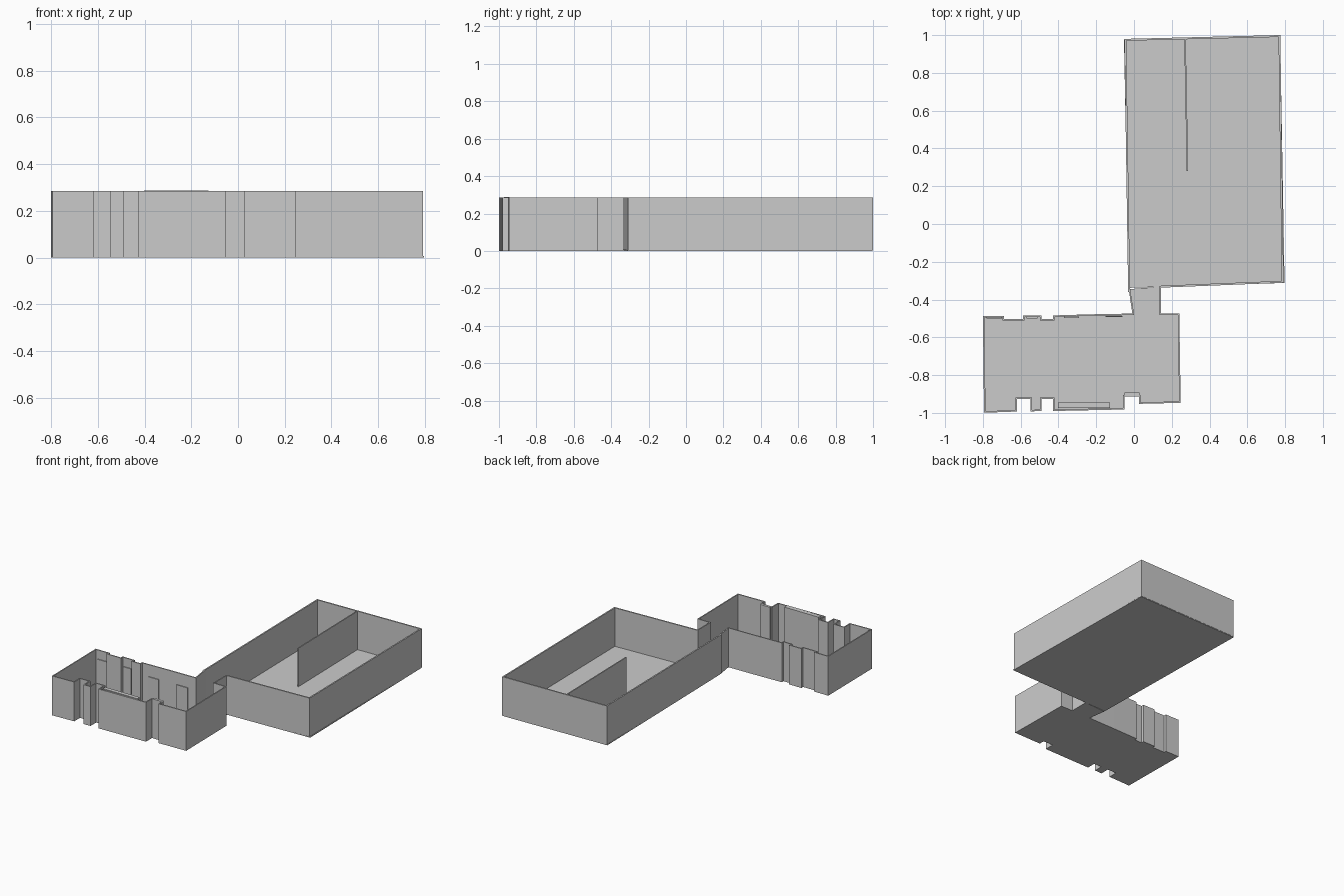
import bpy, bmesh
from mathutils import Vector

if "Cube" in bpy.data.objects:
    bpy.data.objects.remove(bpy.data.objects["Cube"])

H = 0.285      # wall height
T = 0.008      # wall thickness


def prism(bm, pts, z0, z1):
    """Extrude a flat outline from z0 to z1."""
    face = bm.faces.new([bm.verts.new((x, y, z0)) for x, y in pts])
    res = bmesh.ops.extrude_face_region(bm, geom=[face], use_keep_orig=True)
    top = [g for g in res["geom"] if isinstance(g, bmesh.types.BMVert)]
    bmesh.ops.translate(bm, verts=top, vec=(0, 0, z1 - z0))


def finish(name, bm):
    bmesh.ops.recalc_face_normals(bm, faces=bm.faces)
    mesh = bpy.data.meshes.new(name)
    bm.to_mesh(mesh)
    bm.free()
    obj = bpy.data.objects.new(name, mesh)
    bpy.context.collection.objects.link(obj)
    return obj


def slab(name, pts, z0, z1):
    bm = bmesh.new()
    prism(bm, pts, z0, z1)
    return finish(name, bm)


def wall_run(name, path, t=T, z0=0.0, z1=H):
    """Chain of straight wall panels along a path, overlapping at the corners."""
    bm = bmesh.new()
    for a, b in zip(path, path[1:]):
        a, b = Vector(a), Vector(b)
        d = (b - a).normalized() * t / 2
        n = Vector((-d.y, d.x))
        prism(bm, [a - d - n, b + d - n, b + d + n, a - d + n], z0, z1)
    return finish(name, bm)


def box(name, x0, x1, y0, y1, z0, z1):
    return slab(name, [(x0, y0), (x1, y0), (x1, y1), (x0, y1)], z0, z1)


# Large room: floor, perimeter walls open at the passage, and divider
slab("large_room_floor",
     [(-0.053, 0.978), (0.774, 0.998), (0.797, -0.312), (-0.028, -0.338)], 0, 0.006)
wall_run("large_room_walls",
         [(0.14, -0.332), (0.787, -0.306), (0.770, 0.995), (-0.046, 0.975), (-0.026, -0.355)],
         t=0.010, z0=0.004)
wall_run("divider_wall", [(0.270, 0.98), (0.283, 0.285)])

# Small room outline, from passage left corner anticlockwise to passage right wall
outline = [
    (-0.024, -0.345), (-0.004, -0.478),
    (-0.22, -0.482), (-0.426, -0.488), (-0.426, -0.508), (-0.493, -0.508),
    (-0.493, -0.488), (-0.583, -0.488), (-0.583, -0.508), (-0.692, -0.508),
    (-0.692, -0.491), (-0.796, -0.491), (-0.790, -0.995),
    (-0.623, -0.989), (-0.623, -0.922), (-0.543, -0.922), (-0.543, -0.988),
    (-0.494, -0.986), (-0.494, -0.922), (-0.424, -0.922), (-0.424, -0.986),
    (-0.055, -0.978), (-0.055, -0.908), (0.031, -0.908), (0.031, -0.948),
    (0.243, -0.943), (0.236, -0.477), (0.14, -0.477), (0.14, -0.332),
]
slab("small_room_floor", outline, 0, 0.005)
wall_run("small_room_walls", outline)

# Thin door and window panels on the inside of the back wall
for i, (x0, x1, y, z0, z1) in enumerate([
        (-0.37, -0.29, -0.494, 0, 0.20), (-0.15, -0.06, -0.490, 0, 0.20),
        (-0.57, -0.51, -0.496, 0, 0.22), (-0.78, -0.70, -0.498, 0, 0.22)]):
    box(f"back_panel_{i + 1}", x0, x1, y - 0.003, y + 0.003, z0, z1)

# Built-in cupboard along the front wall and recess panel
box("front_cupboard", -0.403, -0.127, -0.973, -0.945, 0, 0.288)
box("recess_panel", -0.05, 0.028, -0.906, -0.893, 0, H)
